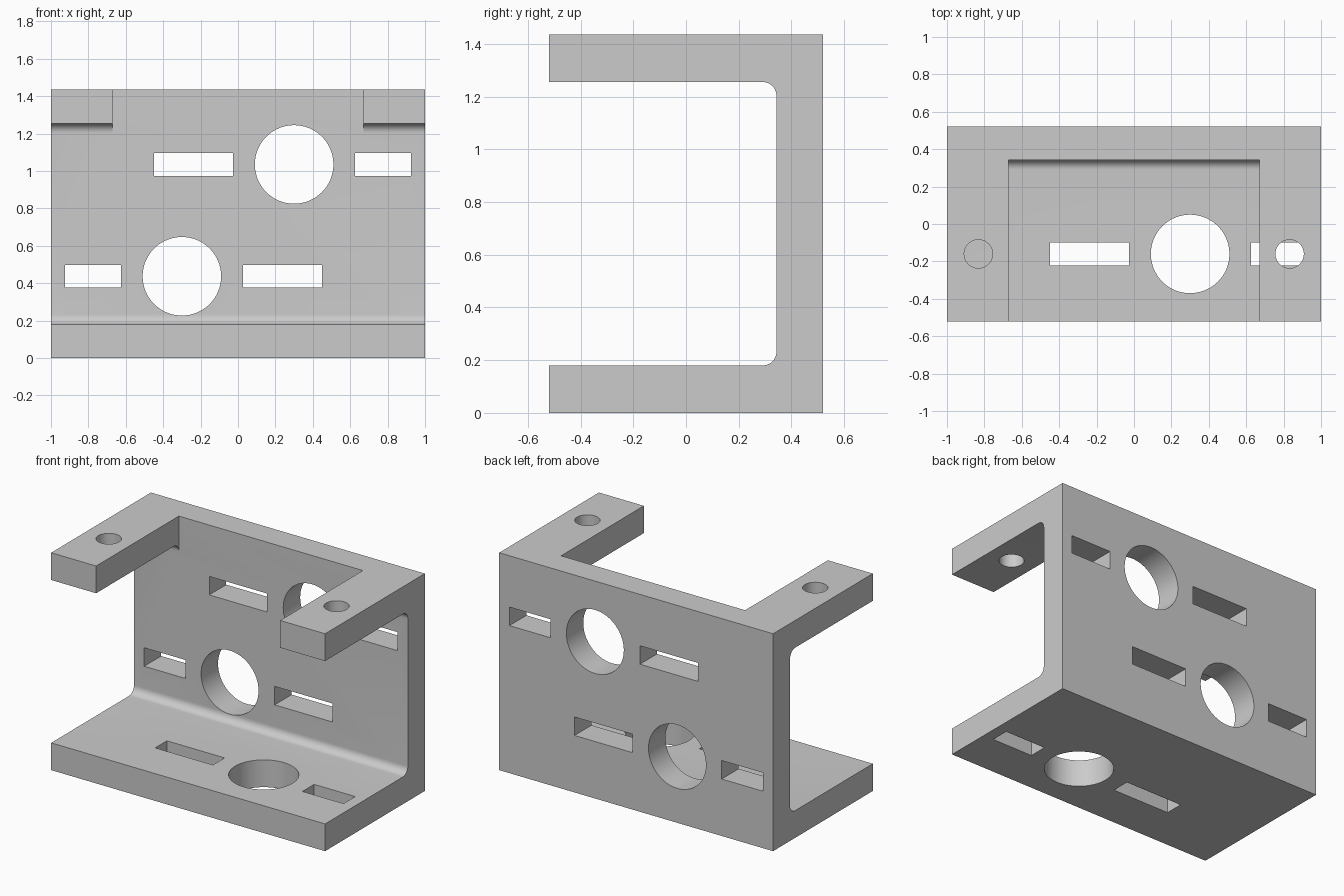
import bpy
import bmesh
from math import cos, sin, pi, radians
from mathutils import Vector

cube = bpy.data.objects.get("Cube")
if cube:
    bpy.data.objects.remove(cube, do_unlink=True)

DEPTH, HEIGHT, THICK, FILLET = 0.52, 1.435, 0.18, 0.052
WALL = DEPTH - THICK + 0.003      # front surface of the upright plate

grey = bpy.data.materials.new("plain grey")
grey.use_nodes = True
colour = (0.6, 0.6, 0.6, 1)
grey.diffuse_color = colour
grey.node_tree.nodes["Principled BSDF"].inputs["Base Color"].default_value = colour


def prism(name, points, direction):
    """Extrude a flat outline of 3D points along a direction."""
    bm = bmesh.new()
    face = bm.faces.new([bm.verts.new(p) for p in points])
    ext = bmesh.ops.extrude_face_region(bm, geom=[face], use_keep_orig=True)
    moved = [g for g in ext["geom"] if isinstance(g, bmesh.types.BMVert)]
    bmesh.ops.translate(bm, verts=moved, vec=direction)
    bmesh.ops.recalc_face_normals(bm, faces=bm.faces)
    mesh = bpy.data.meshes.new(name)
    bm.to_mesh(mesh)
    bm.free()
    mesh.materials.append(grey)
    obj = bpy.data.objects.new(name, mesh)
    bpy.context.collection.objects.link(obj)
    return obj


def circle(cx, cy, r, n=64):
    return [(cx + r * cos(2 * pi * i / n), cy + r * sin(2 * pi * i / n)) for i in range(n)]


def rect(x0, x1, y0, y1):
    return [(x0, y0), (x1, y0), (x1, y1), (x0, y1)]


def arc(cy, cz, start):
    """Quarter fillet running anticlockwise in the side profile."""
    return [(cy + FILLET * cos(start + pi / 2 * i / 10),
             cz + FILLET * sin(start + pi / 2 * i / 10)) for i in range(11)]


# C-shaped bracket body with filleted inner corners
top_in = HEIGHT - THICK
profile = [(-DEPTH, 0), (DEPTH, 0), (DEPTH, HEIGHT), (-DEPTH, HEIGHT), (-DEPTH, top_in)]
profile += arc(WALL - FILLET, top_in - FILLET, 0)[::-1]
profile += arc(WALL - FILLET, THICK + FILLET, -pi / 2)[::-1]
profile += [(-DEPTH, THICK)]
bracket = prism("bracket", [(-1, y, z) for y, z in profile], Vector((2, 0, 0)))


def cut(outline, axis, low, high):
    """Cut an outline through the bracket along y or z."""
    if axis == "y":
        points, move = [(x, low, z) for x, z in outline], (0, high - low, 0)
    else:
        points, move = [(x, y, low) for x, y in outline], (0, 0, high - low)
    cutter = prism("cutter", points, Vector(move))
    cutter.hide_render = True
    mod = bracket.modifiers.new("cut", "BOOLEAN")
    mod.operation, mod.solver, mod.object = "DIFFERENCE", "EXACT", cutter
    bpy.context.view_layer.update()
    graph = bpy.context.evaluated_depsgraph_get()
    result = bpy.data.meshes.new_from_object(bracket.evaluated_get(graph))
    bracket.modifiers.clear()
    bracket.data = result
    bpy.data.objects.remove(cutter, do_unlink=True)


# Notch that leaves two arms at the top
cut(rect(-0.672, 0.672, -0.7, WALL), "z", 1.15, 1.6)

# Row of one round hole and two slots, mirrored for the lower wall row
R, HALF = 0.21, 0.061
for side, z in ((1, 1.035), (-1, 0.437)):
    cut(circle(0.3 * side, z, R), "y", 0.2, 0.7)
    for a, b in ((-0.45, -0.028), (0.625, 0.925)):
        x0, x1 = sorted((a * side, b * side))
        cut(rect(x0, x1, z - HALF, z + HALF), "y", 0.2, 0.7)

# Same row in the base plate
Y = -0.16
cut(circle(0.3, Y, R), "z", -0.1, 0.3)
for a, b in ((-0.45, -0.028), (0.625, 0.925)):
    cut(rect(a, b, Y - HALF, Y + HALF), "z", -0.1, 0.3)

# Screw holes in the arms
for side in (-1, 1):
    cut(circle(0.832 * side, Y, 0.076, 48), "z", 1.1, 1.6)

# Tidy coplanar faces and shade
bm = bmesh.new()
bm.from_mesh(bracket.data)
bmesh.ops.remove_doubles(bm, verts=bm.verts, dist=0.0001)
bmesh.ops.recalc_face_normals(bm, faces=bm.faces)
bm.to_mesh(bracket.data)
bm.free()
bpy.ops.object.select_all(action="DESELECT")
bracket.select_set(True)
bpy.context.view_layer.objects.active = bracket
bpy.ops.object.shade_smooth_by_angle(angle=radians(30))
